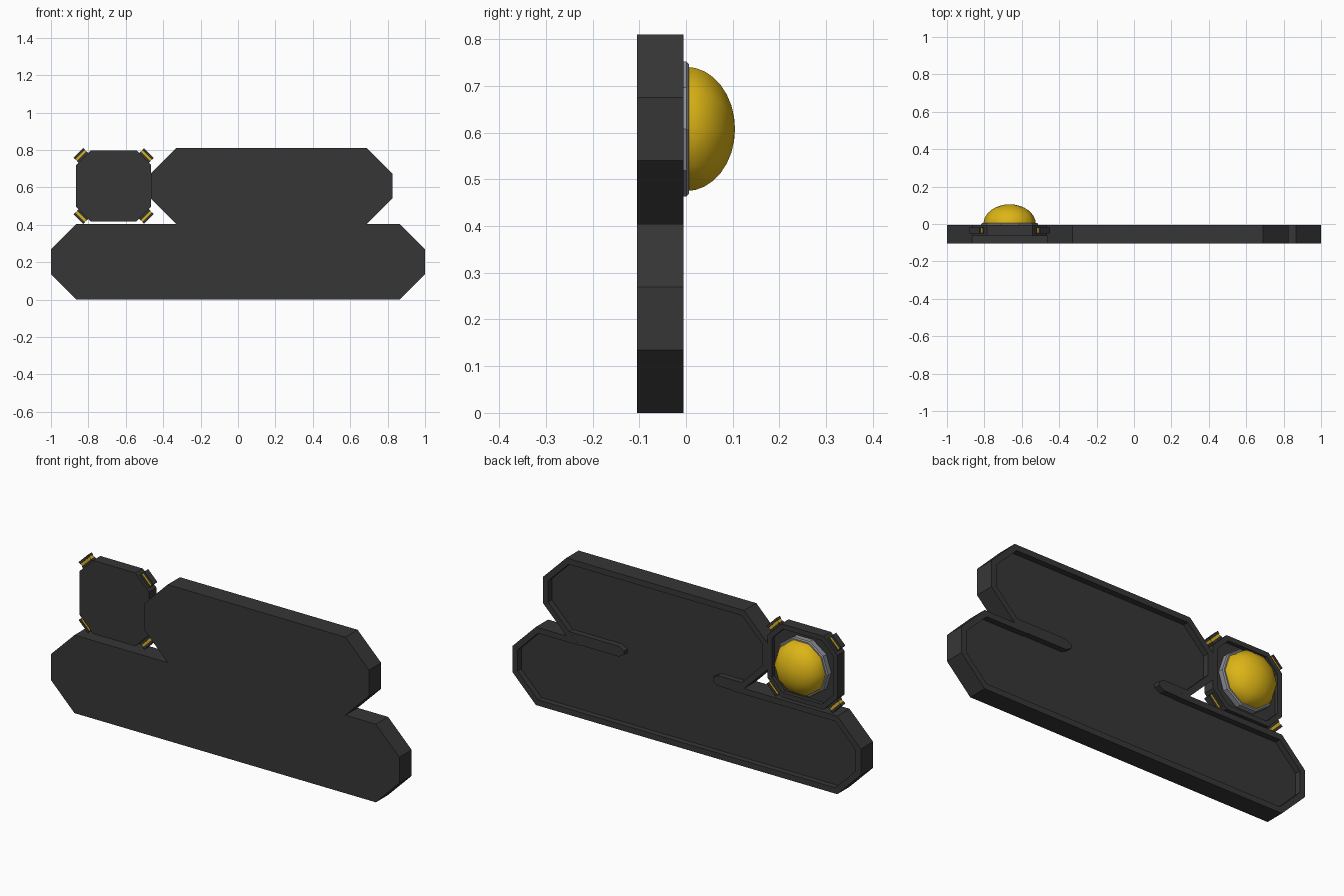
import bpy, bmesh, math

if "Cube" in bpy.data.objects:
    bpy.data.objects.remove(bpy.data.objects["Cube"])


def material(name, rgb):
    m = bpy.data.materials.new(name)
    m.diffuse_color = (*rgb, 1)
    m.use_nodes = True
    m.node_tree.nodes["Principled BSDF"].inputs["Base Color"].default_value = m.diffuse_color
    return m


DARK = material("charcoal", (0.037, 0.037, 0.037))
YELLOW = material("yellow", (0.72, 0.46, 0.008))
GREY = material("grey metal", (0.27, 0.28, 0.31))


def finish(name, bm, mat):
    bmesh.ops.recalc_face_normals(bm, faces=bm.faces)
    mesh = bpy.data.meshes.new(name)
    bm.to_mesh(mesh)
    bm.free()
    mesh.materials.append(mat)
    ob = bpy.data.objects.new(name, mesh)
    bpy.context.collection.objects.link(ob)
    return ob


def prism(name, pts, y0, y1, mat, rim=0, depth=0):
    """Extrude an x/z outline along y; optionally sink the back face inside a rim."""
    bm = bmesh.new()
    front = [bm.verts.new((x, y0, z)) for x, z in pts]
    back = [bm.verts.new((x, y1, z)) for x, z in pts]
    n = len(pts)
    bm.faces.new(front)
    cap = bm.faces.new(back)
    for i in range(n):
        j = (i + 1) % n
        bm.faces.new((front[i], front[j], back[j], back[i]))
    bmesh.ops.recalc_face_normals(bm, faces=bm.faces)
    if rim:
        bmesh.ops.inset_region(bm, faces=[cap], thickness=rim, use_even_offset=True)
        res = bmesh.ops.extrude_discrete_faces(bm, faces=[cap])
        for v in res["faces"][0].verts:
            v.co.y -= depth
    return finish(name, bm, mat)


def lathe(name, profile, centre, segments, mat):
    """Spin (radius, y) points around a y-directed axis through centre (x, z)."""
    bm = bmesh.new()
    rings = []
    for r, y in profile:
        k = segments if r > 0 else 1
        rings.append([bm.verts.new((centre[0] + r * math.cos(2 * math.pi * i / segments), y,
                                    centre[1] + r * math.sin(2 * math.pi * i / segments)))
                      for i in range(k)])
    for a, b in zip(rings, rings[1:]):
        for i in range(segments):
            j = (i + 1) % segments
            quad = [a[i % len(a)], a[j % len(a)], b[j % len(b)], b[i % len(b)]]
            bm.faces.new(list(dict.fromkeys(quad)))
    return finish(name, bm, mat)


# Stepped two-tier body with a rimmed, recessed back
BACK = -0.005
outline = [(-0.865, 0), (0.865, 0), (1, 0.135), (1, 0.27), (0.865, 0.405),
           (0.69, 0.405), (0.825, 0.54), (0.825, 0.675), (0.69, 0.81),
           (-0.33, 0.81), (-0.465, 0.675), (-0.465, 0.54), (-0.33, 0.405),
           (-0.865, 0.405), (-1, 0.27), (-1, 0.135)]
prism("body_panel", outline, -0.105, BACK, DARK, rim=0.03, depth=0.03)

# Pointed ridges running inward from the two side notches
for name, start, end in (("right_ridge", 0.69, 0.36), ("left_ridge", -0.33, -0.15)):
    tip = end + math.copysign(0.03, start - end)
    prism(name, [(start, 0.378), (tip, 0.378), (end, 0.395), (end, 0.415),
                 (tip, 0.432), (start, 0.432)], -0.045, BACK - 0.0005, DARK)

# Small octagonal housing
CX, CZ = -0.665, 0.608
hx, hz, c = 0.2, 0.19, 0.078
octagon = [(CX - hx + c, CZ - hz), (CX + hx - c, CZ - hz), (CX + hx, CZ - hz + c),
           (CX + hx, CZ + hz - c), (CX + hx - c, CZ + hz), (CX - hx + c, CZ + hz),
           (CX - hx, CZ + hz - c), (CX - hx, CZ - hz + c)]
prism("lamp_housing", octagon, -0.065, BACK, DARK, rim=0.025, depth=0.02)

# Ten-sided bezel and smooth dome
lathe("lamp_bezel", [(0.152, -0.03), (0.152, 0.001), (0.146, 0.006), (0.134, 0.006),
                     (0.134, -0.03)], (CX, CZ), 10, GREY)
dome = [(0.14 * math.cos(t), 0.105 * math.sin(t))
        for t in (i * math.pi / 16 for i in range(8))] + [(0, 0.105)]
lamp = lathe("lamp_dome", dome, (CX, CZ), 10, YELLOW)
for p in lamp.data.polygons:
    p.use_smooth = True

# Layered corner clips: dark plate, yellow strip, dark plate
for sx, side in ((-1, "left"), (1, "right")):
    for sz, level in ((-1, "lower"), (1, "upper")):
        for layer, off, half, thick, y0, y1, mat in (
                ("inner", -0.0125, 0.037, 0.013, -0.05, -0.018, DARK),
                ("strip", 0.0, 0.035, 0.012, -0.048, -0.02, YELLOW),
                ("outer", 0.0125, 0.037, 0.013, -0.05, -0.018, DARK)):
            pts = []
            for u, v in ((-1, -1), (1, -1), (1, 1), (-1, 1)):
                along, out = u * half, off + v * thick / 2
                pts.append((CX + sx * (0.175 + (out + along) * 0.7071),
                            CZ + sz * (0.163 + (out - along) * 0.7071)))
            prism(f"{level}_{side}_clip_{layer}", pts, y0, y1, mat)
